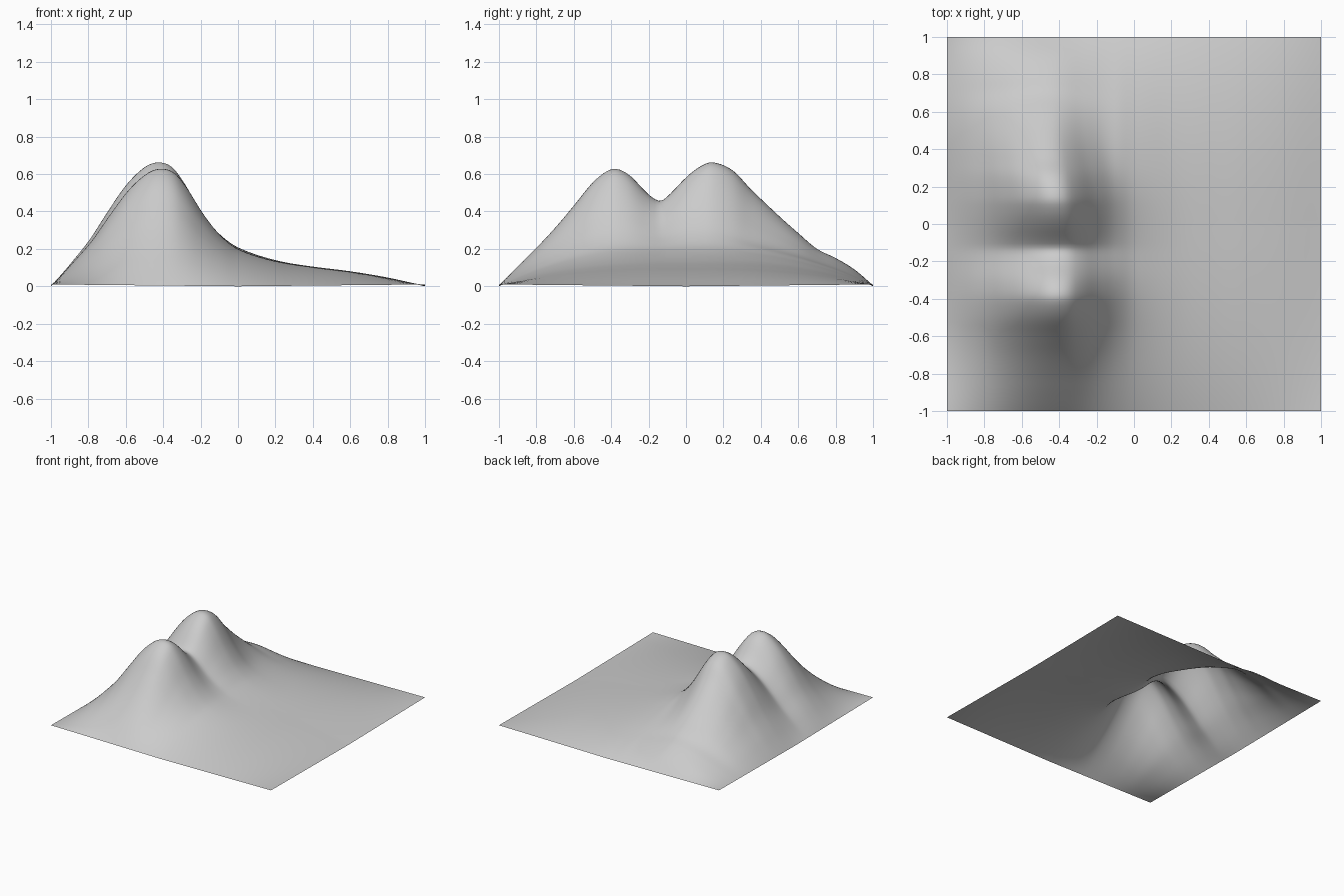
import bpy
import bmesh

GRID_CELLS = 96
EDGE_LIFT = 0.01
HILL_HEIGHT = 0.465

# Cross-sections as (position, value) points
PLATEAU_ACROSS = [(-1, 0), (-.8, .1), (-.42, .2), (-.1, .2), (0, .18), (.2, .135),
                  (.4, .105), (.6, .08), (.8, .046), (1, 0)]
HILL_ACROSS = [(-1, 0), (-.9, .13), (-.8, .3), (-.7, .56), (-.6, .81), (-.5, .97),
               (-.43, 1), (-.36, .94), (-.3, .78), (-.2, .43), (-.1, .17), (0, .06),
               (.2, .01), (.4, 0), (1, 0)]
RIDGE_ALONG = [(-1, 0), (-.9, .12), (-.8, .25), (-.7, .41), (-.6, .61), (-.5, .83),
               (-.42, .94), (-.37, .95), (-.3, .86), (-.2, .63), (-.14, .55),
               (-.1, .6), (0, .82), (.07, .94), (.14, 1), (.25, .92), (.35, .72),
               (.5, .46), (.6, .31), (.7, .18), (.8, .14), (.9, .09), (1, 0)]
RIDGE_BEND = [(-1, -.02), (-.3, -.02), (.14, 0), (.5, .07), (1, .07)]


def slope_at(points, index):
    """Tangent of the smooth curve at one of its points."""
    before = points[max(index - 1, 0)]
    after = points[min(index + 1, len(points) - 1)]
    return (after[1] - before[1]) / (after[0] - before[0])


def smooth_profile(points, position):
    """Height of a smooth curve drawn through the profile points."""
    position = min(max(position, points[0][0]), points[-1][0])
    index = 0
    while index < len(points) - 2 and position > points[index + 1][0]:
        index += 1
    (start, low), (end, high) = points[index], points[index + 1]
    width = end - start
    t = (position - start) / width
    blend = t * t * (3 - 2 * t)
    leaving = slope_at(points, index) * width * t * (1 - t) ** 2
    arriving = slope_at(points, index + 1) * width * t * t * (1 - t)
    return low + (high - low) * blend + leaving - arriving


def terrain_height(x, y):
    """Low plateau pinned at the border, with a twin-peaked ridge on it."""
    dome = 1 - abs(y) ** 2.5
    plateau = smooth_profile(PLATEAU_ACROSS, x) * dome
    bend = smooth_profile(RIDGE_BEND, y) * (1 - x * x)
    ridge = smooth_profile(HILL_ACROSS, x + bend) * smooth_profile(RIDGE_ALONG, y)
    corner_lift = EDGE_LIFT * abs(x * y)
    return max(0, plateau + HILL_HEIGHT * ridge + corner_lift)


def make_material(name, color):
    material = bpy.data.materials.new(name)
    material.use_nodes = True
    material.diffuse_color = color
    material.node_tree.nodes["Principled BSDF"].inputs["Base Color"].default_value = color
    return material


default_cube = bpy.data.objects.get("Cube")
if default_cube:
    bpy.data.objects.remove(default_cube, do_unlink=True)

# Terrain sheet, open underneath
bm = bmesh.new()
bmesh.ops.create_grid(bm, x_segments=GRID_CELLS, y_segments=GRID_CELLS, size=1)
for vert in bm.verts:
    vert.co.z = terrain_height(vert.co.x, vert.co.y)
for face in bm.faces:
    face.smooth = True

mesh = bpy.data.meshes.new("terrain_sheet")
bm.to_mesh(mesh)
bm.free()
mesh.materials.append(make_material("light_grey", (.6, .6, .6, 1)))
terrain = bpy.data.objects.new("terrain_sheet", mesh)
bpy.context.collection.objects.link(terrain)
